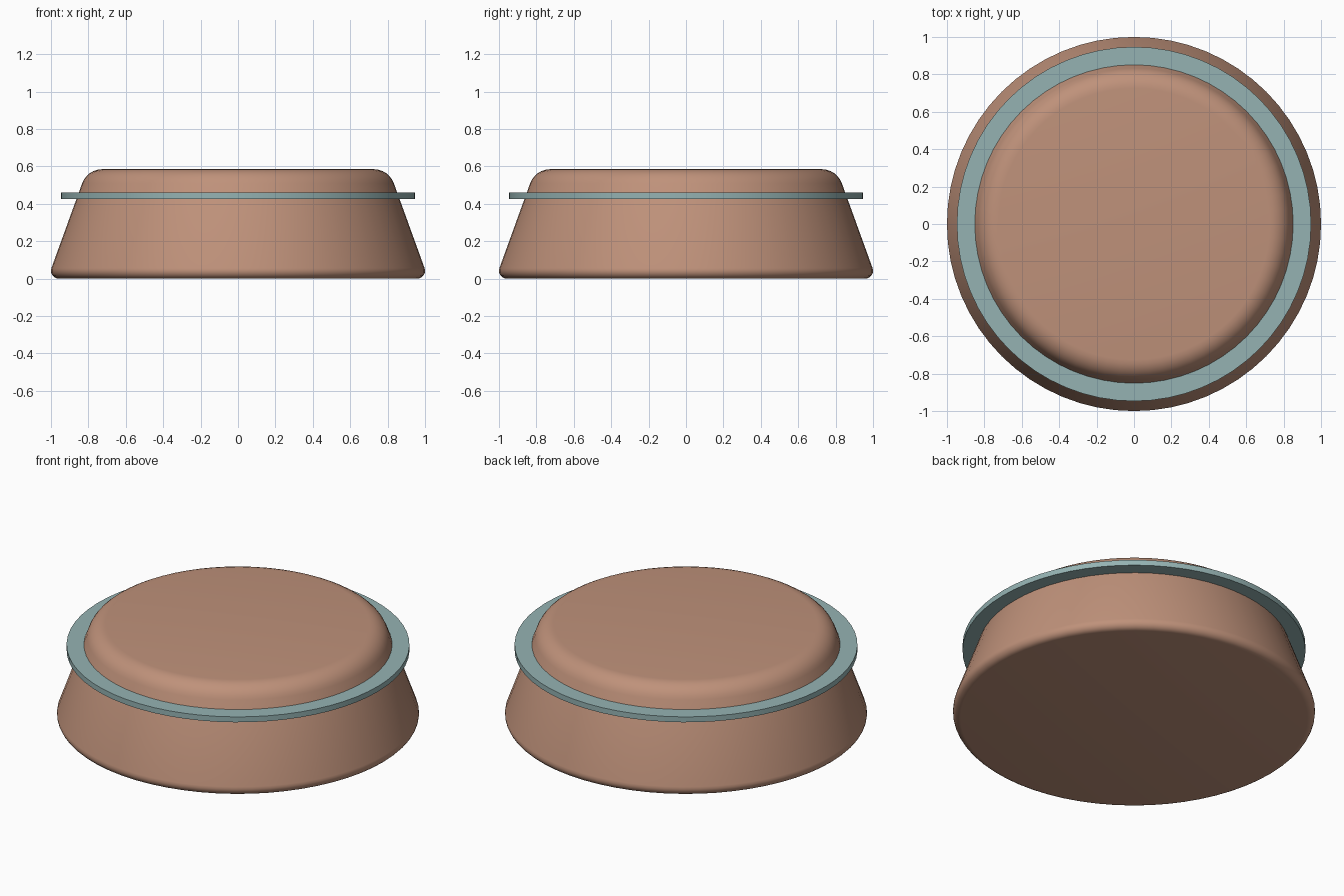
import bpy, bmesh, math
from mathutils import Vector

if "Cube" in bpy.data.objects:
    bpy.data.objects.remove(bpy.data.objects["Cube"])

SEGMENTS = 64


def material(name, color):
    mat = bpy.data.materials.new(name)
    mat.diffuse_color = (*color, 1)
    mat.use_nodes = True
    mat.node_tree.nodes["Principled BSDF"].inputs["Base Color"].default_value = mat.diffuse_color
    return mat


def fillet(prev, corner, nxt, t, steps=6):
    """Circular arc replacing a profile corner, starting t away from it."""
    p, c, n = Vector(prev), Vector(corner), Vector(nxt)
    a, b = (p - c).normalized(), (n - c).normalized()
    half = a.angle(b) / 2
    radius = t * math.tan(half)
    centre = c + (a + b).normalized() * (t / math.cos(half))
    start, end = (c + a * t - centre).normalized(), (c + b * t - centre).normalized()
    return [centre + start.slerp(end, i / steps).normalized() * radius
            for i in range(steps + 1)]


def lathe(name, profile, mat, closed=False):
    """Revolve an (r, z) profile around the z axis."""
    bm = bmesh.new()
    pts = [bm.verts.new((p[0], 0, p[1])) for p in profile]
    edges = [bm.edges.new(pair) for pair in zip(pts, pts[1:])]
    if closed:
        edges.append(bm.edges.new((pts[-1], pts[0])))
    bmesh.ops.spin(bm, geom=pts + edges, axis=(0, 0, 1), cent=(0, 0, 0),
                   angle=math.tau, steps=SEGMENTS)
    bmesh.ops.remove_doubles(bm, verts=bm.verts, dist=1e-4)
    if not closed:
        bmesh.ops.holes_fill(bm, edges=[e for e in bm.edges if e.is_boundary], sides=0)
    bmesh.ops.recalc_face_normals(bm, faces=bm.faces)
    mesh = bpy.data.meshes.new(name)
    bm.to_mesh(mesh)
    bm.free()
    obj = bpy.data.objects.new(name, mesh)
    bpy.context.collection.objects.link(obj)
    mesh.materials.append(mat)
    bpy.ops.object.select_all(action='DESELECT')
    obj.select_set(True)
    bpy.context.view_layer.objects.active = obj
    bpy.ops.object.shade_smooth_by_angle(angle=math.radians(30))
    return obj


brown = material("warm_brown", (0.52, 0.285, 0.195))
teal = material("grey_teal", (0.30, 0.45, 0.45))

# Tapered body with rounded bottom and top rims
bottom, top = (1.018, 0.0), (0.806, 0.585)
profile = fillet((0, 0), bottom, top, 0.06) + fillet(bottom, top, (0, 0.585), 0.08)
lathe("body", profile, brown)

# Thin flat band around the upper body
lathe("trim_ring", [(0.83, 0.427), (0.947, 0.427), (0.947, 0.46), (0.83, 0.46)],
      teal, closed=True)
